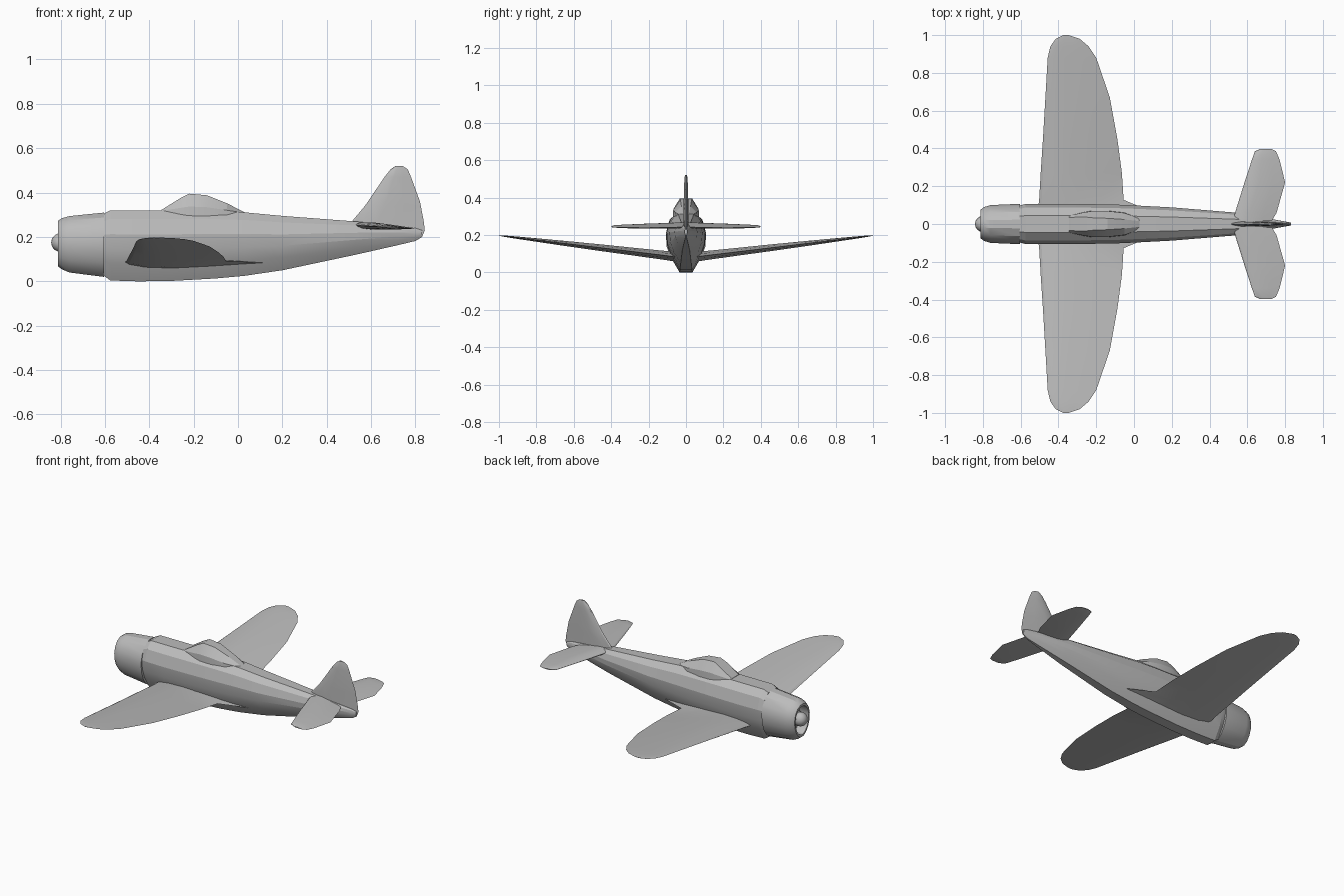
import bpy, bmesh, math

cube = bpy.data.objects.get("Cube")
if cube:
    bpy.data.objects.remove(cube)

grey = bpy.data.materials.new("airframe_grey")
grey.use_nodes = True
colour = (0.5, 0.5, 0.5, 1)
grey.diffuse_color = colour
grey.node_tree.nodes["Principled BSDF"].inputs["Base Color"].default_value = colour


def finish(bm, name, angle, mirror=False):
    bmesh.ops.recalc_face_normals(bm, faces=bm.faces)
    mesh = bpy.data.meshes.new(name)
    bm.to_mesh(mesh)
    bm.free()
    mesh.materials.append(grey)
    ob = bpy.data.objects.new(name, mesh)
    bpy.context.collection.objects.link(ob)
    bpy.ops.object.select_all(action='DESELECT')
    ob.select_set(True)
    bpy.context.view_layer.objects.active = ob
    bpy.ops.object.shade_smooth_by_angle(angle=math.radians(angle))
    if mirror:
        mod = ob.modifiers.new("other_side", 'MIRROR')
        mod.use_axis = (False, True, False)
        mod.use_mirror_merge = False
    return ob


def loft(name, rings, angle=15, mirror=False):
    """Skin a list of equal-length closed rings and cap both ends."""
    bm = bmesh.new()
    loops = [[bm.verts.new(p) for p in ring] for ring in rings]
    n = len(loops[0])
    for a, b in zip(loops, loops[1:]):
        for i in range(n):
            j = (i + 1) % n
            bm.faces.new((a[i], a[j], b[j], b[i]))
    bm.faces.new(loops[0])
    bm.faces.new(loops[-1])
    return finish(bm, name, angle, mirror)


def body_ring(x, top, bottom, width):
    """Pear-shaped faceted section: flat keel, widest above the middle."""
    half = [(0.32, 0), (0.74, 0.24), (0.95, 0.45), (1, 0.66), (0.82, 0.88), (0.42, 1)]
    pts = half + [(-y, z) for y, z in reversed(half)]
    return [(x, y * width, bottom + z * (top - bottom)) for y, z in pts]


def cowl_ring(x, top, bottom, width, sides=16):
    mid, r = (top + bottom) / 2, (top - bottom) / 2
    ring = []
    for i in range(sides):
        a = math.tau * (i + 0.5) / sides
        ring.append((x, width * math.sin(a) * (1 + 0.1 * math.cos(a)), mid + r * math.cos(a) * 1.02))
    return ring


def airfoil(le, te, thick, place):
    """Section from leading to trailing edge; place(x, t) puts it in space."""
    upper = [(0.03, 0.4), (0.15, 0.85), (0.35, 1), (0.7, 0.55)]
    pts = [(0, 0)] + upper + [(1, 0)] + [(c, -t) for c, t in reversed(upper)]
    return [place(le + c * (te - le), t * thick) for c, t in pts]


# Fuselage: x, top, bottom, half width
loft("fuselage", [body_ring(*s) for s in [
    (-0.605, 0.305, 0.025, 0.098), (-0.575, 0.32, 0.004, 0.106), (-0.45, 0.32, 0, 0.107),
    (-0.3, 0.32, 0.002, 0.106), (-0.1, 0.317, 0.013, 0.103), (0.03, 0.311, 0.025, 0.097),
    (0.2, 0.295, 0.05, 0.088), (0.53, 0.27, 0.12, 0.061), (0.72, 0.25, 0.163, 0.028),
    (0.8, 0.24, 0.182, 0.013), (0.83, 0.23, 0.2, 0.008)]])

# Engine cowling with a recessed open mouth
loft("engine_cowling", [cowl_ring(*s) for s in [
    (-0.603, 0.31, 0.02, 0.107), (-0.76, 0.294, 0.04, 0.1), (-0.795, 0.284, 0.055, 0.089),
    (-0.812, 0.272, 0.068, 0.076), (-0.812, 0.258, 0.082, 0.066),
    (-0.75, 0.258, 0.082, 0.066)]], 25)

# Engine crankcase and rounded propeller hub
loft("engine_crankcase", [cowl_ring(*s) for s in [
    (-0.74, 0.225, 0.125, 0.05), (-0.785, 0.217, 0.133, 0.042), (-0.8, 0.2, 0.15, 0.025)]], 25)
bm = bmesh.new()
bmesh.ops.create_uvsphere(bm, u_segments=16, v_segments=10, radius=0.042)
bmesh.ops.translate(bm, verts=bm.verts, vec=(-0.8, 0, 0.175))
finish(bm, "propeller_hub", 40)

# Cockpit canopy: x, ridge height, ridge half width, base height, base half width
canopy = []
for x, top, tw, base, bw in [
        (-0.345, 0.322, 0.035, 0.315, 0.045), (-0.26, 0.375, 0.037, 0.295, 0.064),
        (-0.22, 0.395, 0.033, 0.29, 0.07), (-0.14, 0.388, 0.03, 0.29, 0.07),
        (-0.05, 0.352, 0.024, 0.295, 0.06), (0.03, 0.311, 0.015, 0.305, 0.03)]:
    mid = (base * 0.55 + top * 0.45, bw * 0.97)
    canopy.append([(x, -bw, base), (x, -mid[1], mid[0]), (x, -tw, top),
                   (x, tw, top), (x, mid[1], mid[0]), (x, bw, base)])
loft("cockpit_canopy", canopy)

# Wings with root fillet: span, leading edge, trailing edge, half thickness
wing = []
for y, le, te, th in [
        (0.05, -0.512, 0.13, 0.026), (0.128, -0.502, -0.055, 0.024), (0.27, -0.494, -0.064, 0.021),
        (0.45, -0.482, -0.088, 0.018), (0.67, -0.469, -0.128, 0.013), (0.88, -0.457, -0.2, 0.007),
        (0.94, -0.443, -0.24, 0.005), (0.98, -0.415, -0.287, 0.003), (1.0, -0.375, -0.345, 0.001)]:
    z = 0.089 + 0.12 * (y - 0.1)
    wing.append(airfoil(le, te, th, lambda x, t: (x, y, z + t)))
loft("wings", wing, 20, True)

# Tailplanes: span, leading edge, trailing edge, half thickness
tail = []
for y, le, te, th in [
        (0.0, 0.52, 0.72, 0.016), (0.06, 0.535, 0.755, 0.016), (0.22, 0.585, 0.8, 0.013),
        (0.34, 0.624, 0.771, 0.009), (0.385, 0.64, 0.752, 0.006), (0.398, 0.67, 0.725, 0.003)]:
    tail.append(airfoil(le, te, th, lambda x, t: (x, y, 0.25 - 0.06 * (x - 0.6) + t)))
loft("tailplanes", tail, 20, True)

# Tail fin and rudder: height, leading edge, trailing edge, half thickness
fin = []
for z, le, te, th in [
        (0.182, 0.7, 0.8, 0.008), (0.2, 0.6, 0.83, 0.012), (0.23, 0.53, 0.842, 0.013),
        (0.272, 0.515, 0.837, 0.014), (0.34, 0.572, 0.824, 0.013), (0.36, 0.586, 0.82, 0.013),
        (0.47, 0.66, 0.78, 0.01), (0.505, 0.688, 0.765, 0.008), (0.52, 0.71, 0.742, 0.005)]:
    fin.append(airfoil(le, te, th, lambda x, t: (x, t, z)))
loft("tail_fin", fin, 20)
